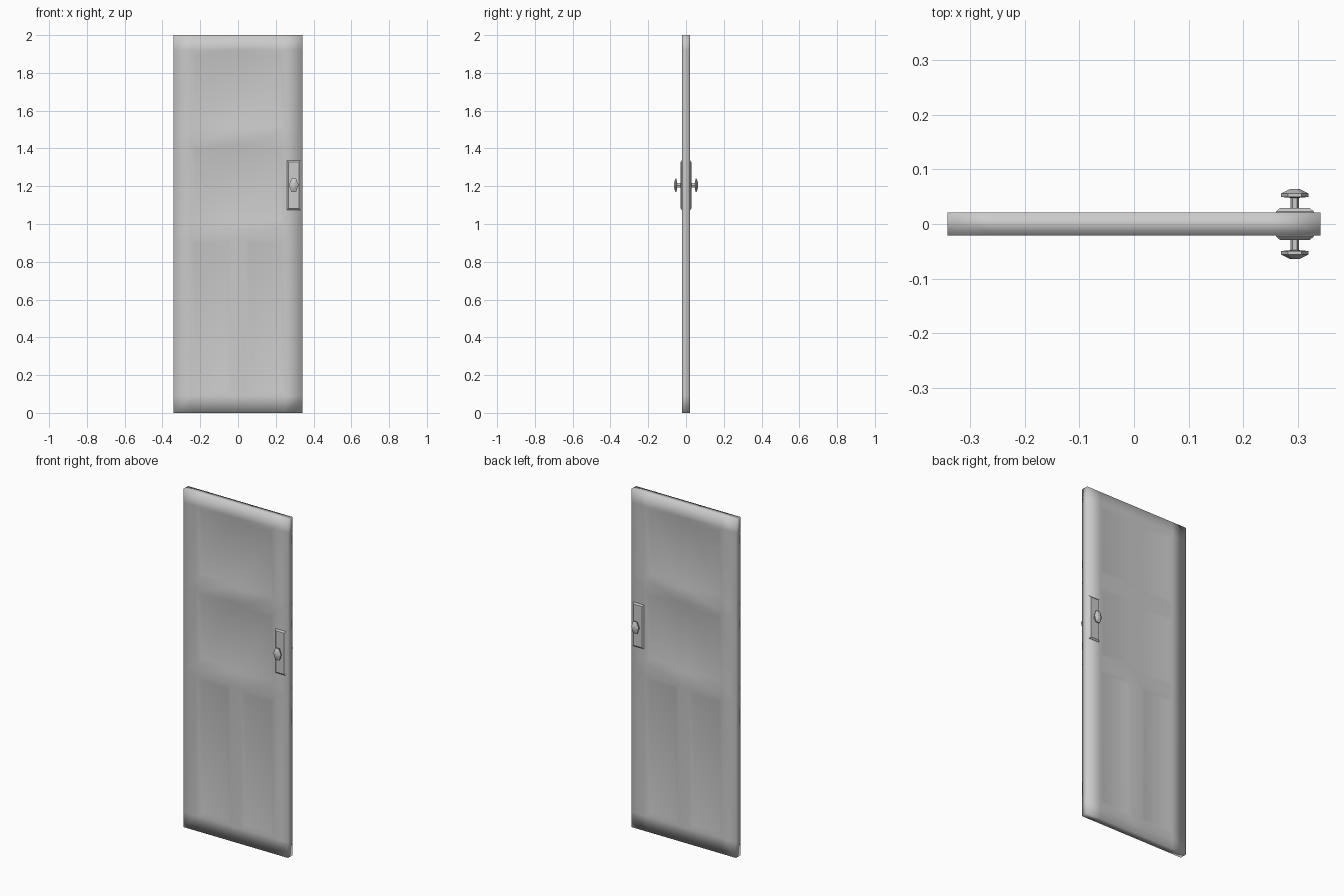
import bpy, bmesh, math

if "Cube" in bpy.data.objects:
    bpy.data.objects.remove(bpy.data.objects["Cube"])

W, T, H = 0.342, 0.021, 2.0
KX, KZ = 0.295, 1.205


def finish(name, bm, smooth=True):
    bmesh.ops.recalc_face_normals(bm, faces=bm.faces)
    for f in bm.faces:
        f.smooth = smooth
    mesh = bpy.data.meshes.new(name)
    bm.to_mesh(mesh)
    bm.free()
    ob = bpy.data.objects.new(name, mesh)
    bpy.context.collection.objects.link(ob)
    return ob


# Door slab: gridded box whose panel cells are sunk with soft sloping borders
xs = [-W, -0.25, -0.035, 0.035, 0.25, W]
zs = [0, 0.09, 0.92, 1.0, 1.42, 1.5, 1.92, H]
bm = bmesh.new()
panels = []
rings = {}
for s in (-1, 1):
    g = [[bm.verts.new((x, s * T, z)) for x in xs] for z in zs]
    rings[s] = (g[0] + [r[-1] for r in g[1:]] + g[-1][-2::-1]
                + [r[0] for r in g[-2:0:-1]])
    for j in range(len(zs) - 1):
        for i in range(len(xs) - 1):
            f = bm.faces.new((g[j][i], g[j][i + 1], g[j + 1][i + 1], g[j + 1][i]))
            if (j == 1 and i in (1, 3)) or (j in (3, 5) and 1 <= i <= 3):
                panels.append(f)
a, b = rings[-1], rings[1]
for k in range(len(a)):
    n = (k + 1) % len(a)
    bm.faces.new((a[k], a[n], b[n], b[k]))
bmesh.ops.recalc_face_normals(bm, faces=bm.faces)
bmesh.ops.inset_region(bm, faces=panels, thickness=0.025, depth=-0.006,
                       use_even_offset=True)
finish("door_slab", bm)


# Chamfered lock plate on one side
def plate(name, s):
    bm = bmesh.new()
    loops = []
    for y, hx, hz in ((0.018, 0.035, 0.130), (0.0225, 0.035, 0.130), (0.0295, 0.027, 0.122)):
        loops.append([bm.verts.new((KX + u * hx, s * y, KZ + v * hz))
                      for u, v in ((-1, -1), (1, -1), (1, 1), (-1, 1))])
    for p, q in zip(loops, loops[1:]):
        for i in range(4):
            bm.faces.new((p[i], p[(i + 1) % 4], q[(i + 1) % 4], q[i]))
    bm.faces.new(loops[0])
    bm.faces.new(loops[-1])
    finish(name, bm, False)


# Hexagonal knob and stem, turned from a profile of (distance out, radius)
def knob(name, s):
    bm = bmesh.new()
    profile = [(0.025, 0.008), (0.048, 0.008), (0.0495, 0.025),
               (0.056, 0.025), (0.0645, 0.008)]
    loops = [[bm.verts.new((KX + r * math.cos(t * math.pi / 3), s * y,
                            KZ + 1.6 * r * math.sin(t * math.pi / 3)))
              for t in range(6)] for y, r in profile]
    for p, q in zip(loops, loops[1:]):
        for i in range(6):
            bm.faces.new((p[i], p[(i + 1) % 6], q[(i + 1) % 6], q[i]))
    bm.faces.new(loops[0])
    bm.faces.new(loops[-1])
    finish(name, bm, False)


for side, s in (("front", -1), ("back", 1)):
    plate(side + "_lock_plate", s)
    knob(side + "_knob", s)
